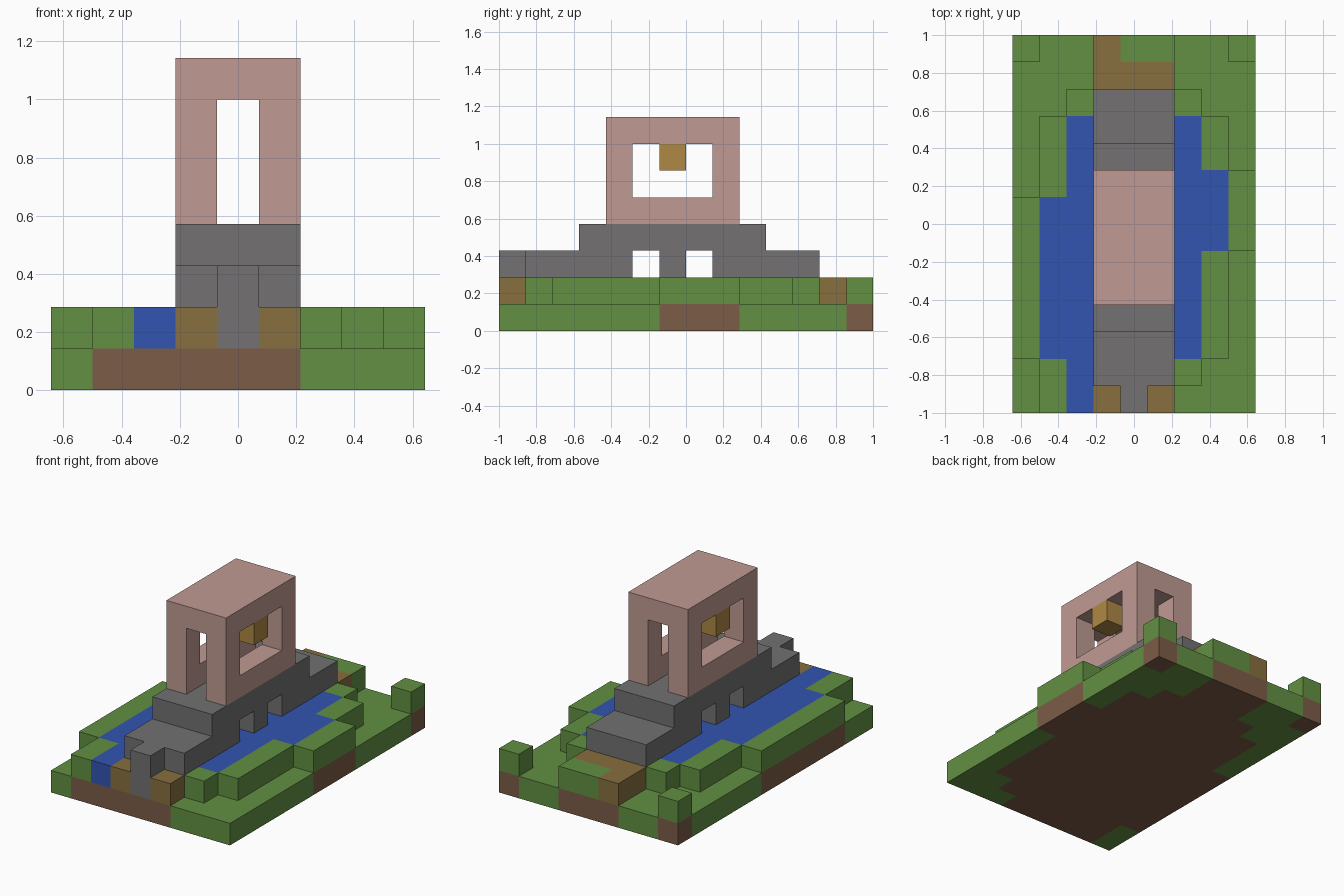
import bpy
import bmesh
from mathutils import Vector
from itertools import product

default = bpy.data.objects.get("Cube")
if default:
    bpy.data.objects.remove(default, do_unlink=True)

NX, NY = 9, 14          # footprint in blocks
U = 2 / NY              # block size


def linear(c):
    c /= 255
    return c / 12.92 if c <= 0.04045 else ((c + 0.055) / 1.055) ** 2.4


def material(name, hex_code):
    rgb = [linear(v) for v in bytes.fromhex(hex_code)]
    mat = bpy.data.materials.new(name)
    mat.use_nodes = True
    mat.diffuse_color = (*rgb, 1)
    bsdf = mat.node_tree.nodes["Principled BSDF"]
    bsdf.inputs["Base Color"].default_value = (*rgb, 1)
    bsdf.inputs["Roughness"].default_value = 1
    return mat


def block(x, y, z):
    """Cells of a box; each axis is one index or an inclusive (first, last) pair."""
    spans = [(a, a) if isinstance(a, int) else a for a in (x, y, z)]
    return set(product(*(range(a, b + 1) for a, b in spans)))


grass = material("grass green", "629042")
soil = material("soil brown", "7C5C46")
path = material("path tan", "876F3F")
water = material("water blue", "3355B1")
stone = material("stone grey", "737172")
plaster = material("pale pink", "C09A93")
gold = material("gold", "AE8843")

mid = (3, 5)            # the width of the bridge

# River, wider in the middle of each side and running out at the front
river = (block((3, 6), (2, 10), 1) | block(2, (0, 10), 1) | block(mid, 1, 1)
         | block(1, (2, 7), 1) | block(7, (6, 8), 1))

# Grassy banks stepping round the river, corner posts and the rear landing
banks = (block(1, (0, 1), 1) | block(0, (2, 7), 1) | block(1, (8, 10), 1)
         | block(2, 11, 1) | block(6, 1, 1) | block(7, (2, 5), 1)
         | block(8, (6, 8), 1) | block(7, (9, 10), 1) | block(6, 11, 1)
         | block(0, 13, 1) | block(8, 13, 1) | block((4, 5), 13, 1))

# Dirt path at both ends of the bridge
trail = (block(3, 0, 1) | block(5, 0, 1) | block(mid, (11, 12), 1)
         | block(3, 13, 1))

# Stepped bridge with two arches
bridge = (block(mid, (1, 11), 2) | block(mid, (3, 9), 3)) - block(mid, 5, 2) - block(mid, 7, 2)
bridge |= block(4, 0, (1, 2))

# Tower with a passage along it and a window across it
tower = (block(mid, (4, 8), (4, 7)) - block(4, (4, 8), (4, 6))
         - block(mid, (5, 7), (5, 6)))
lanterns = block(3, 6, 6) | block(5, 6, 6)

# Ground: soil below anything that stands on it, grass where it is open
ground = block((0, NX - 1), (0, NY - 1), 0)
covered = river | banks | trail | bridge
ground_soil = {c for c in ground if (c[0], c[1], 1) in covered}

parts = {
    "ground_grass": (ground - ground_soil, grass),
    "ground_soil": (ground_soil, soil),
    "river": (river, water),
    "grass_banks": (banks, grass),
    "dirt_path": (trail, path),
    "stone_bridge": (bridge, stone),
    "tower": (tower, plaster),
    "lanterns": (lanterns, gold),
}
solid = set().union(*(cells for cells, _ in parts.values()))


def build(name, cells, mat):
    """Mesh the outer faces of a group of blocks."""
    bm = bmesh.new()
    for cell in sorted(cells):
        centre = Vector(cell) + Vector((0.5 - NX / 2, 0.5 - NY / 2, 0.5))
        for axis, sign in product(range(3), (-1, 1)):
            n = Vector((0, 0, 0))
            n[axis] = sign
            if tuple(int(a + b) for a, b in zip(cell, n)) in solid:
                continue
            s = Vector((0, 0, 0))
            s[(axis + 1) % 3] = 1
            t = n.cross(s)
            corners = [centre + (n + s * a + t * b) / 2
                       for a, b in ((-1, -1), (1, -1), (1, 1), (-1, 1))]
            bm.faces.new([bm.verts.new(p * U) for p in corners])
    bmesh.ops.remove_doubles(bm, verts=bm.verts, dist=U / 100)
    mesh = bpy.data.meshes.new(name)
    bm.to_mesh(mesh)
    bm.free()
    mesh.materials.append(mat)
    bpy.context.collection.objects.link(bpy.data.objects.new(name, mesh))


for part, (cells, mat) in parts.items():
    build(part, cells, mat)
